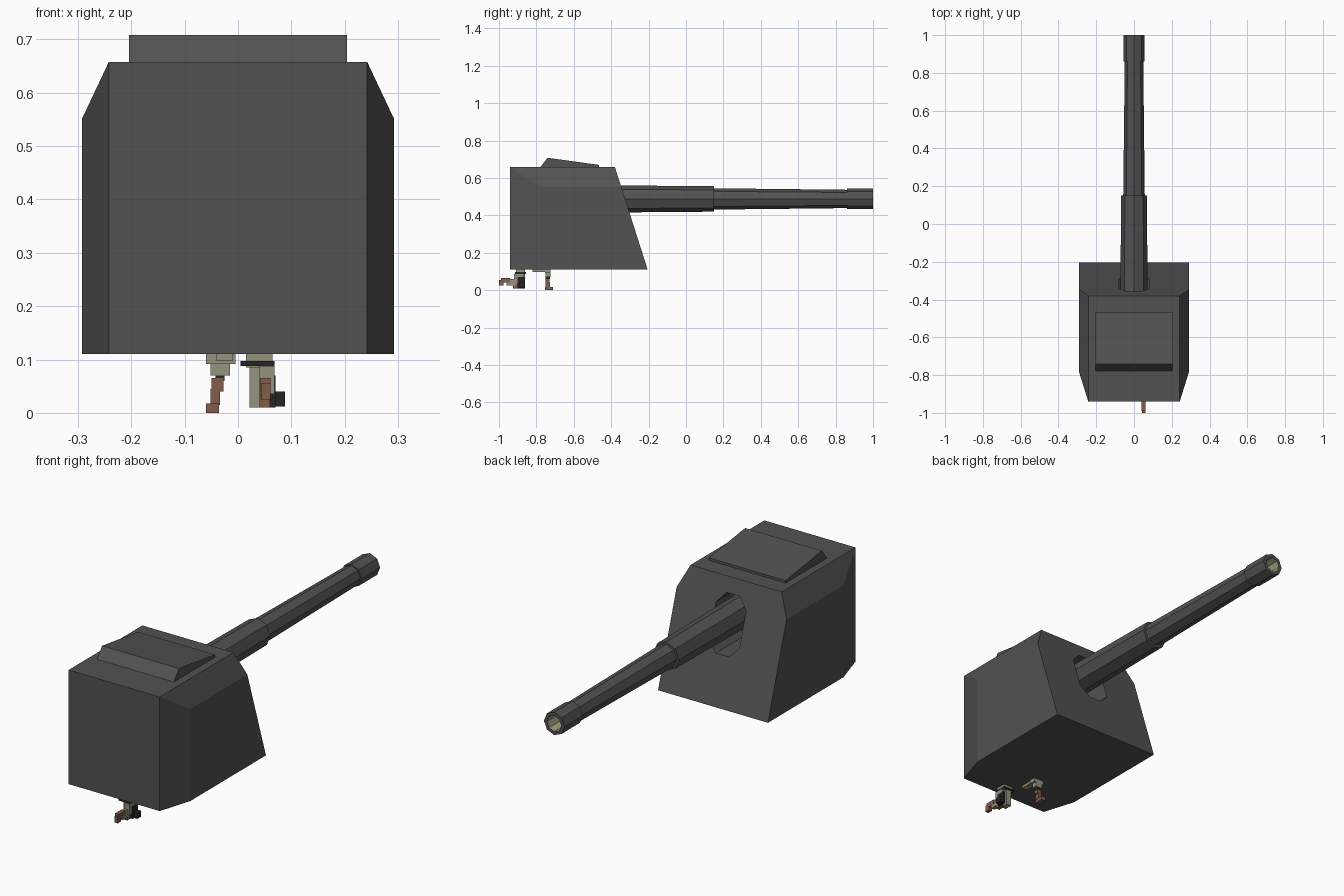
import bpy, bmesh, math

if "Cube" in bpy.data.objects:
    bpy.data.objects.remove(bpy.data.objects["Cube"])


def material(name, rgb):
    m = bpy.data.materials.new(name)
    m.diffuse_color = (*rgb, 1)
    m.use_nodes = True
    m.node_tree.nodes["Principled BSDF"].inputs["Base Color"].default_value = m.diffuse_color
    return m


GREY = material("gun_grey", (0.085, 0.085, 0.085))
KHAKI = material("bore_khaki", (0.36, 0.36, 0.22))
OLIVE = material("uniform_olive", (0.30, 0.29, 0.20))
BROWN = material("leather_brown", (0.22, 0.11, 0.07))
BLACK = material("webbing_black", (0.018, 0.018, 0.018))


def make(name, bm, mats):
    bmesh.ops.recalc_face_normals(bm, faces=bm.faces)
    me = bpy.data.meshes.new(name)
    bm.to_mesh(me)
    bm.free()
    for m in mats:
        me.materials.append(m)
    ob = bpy.data.objects.new(name, me)
    bpy.context.collection.objects.link(ob)
    return ob


def hull(name, points, mat):
    """Convex solid from half points, mirrored in x."""
    bm = bmesh.new()
    for x, y, z in points:
        for s in (-1, 1):
            bm.verts.new((s * x, y, z))
    bmesh.ops.convex_hull(bm, input=bm.verts)
    bmesh.ops.dissolve_limit(bm, angle_limit=0.02, verts=bm.verts, edges=bm.edges)
    return make(name, bm, [mat])


def lathe(name, profile, mats, bore_from, sides=8, zc=0.488):
    """Revolve (y, radius) rings about the gun axis; rings past bore_from are the bore."""
    bm = bmesh.new()
    rings = []
    for y, r in profile:
        rings.append([bm.verts.new((r * math.cos(a), y, zc + r * math.sin(a)))
                      for a in (i * math.tau / sides for i in range(sides))])
    for k in range(len(rings) - 1):
        for i in range(sides):
            j = (i + 1) % sides
            f = bm.faces.new((rings[k][i], rings[k][j], rings[k + 1][j], rings[k + 1][i]))
            f.material_index = int(k >= bore_from)
    bm.faces.new(rings[0])
    bm.faces.new(rings[-1]).material_index = 1
    return make(name, bm, mats)


def boxes(name, mat, ranges):
    """One object made of several boxes given as x, y, z ranges."""
    bm = bmesh.new()
    for x0, x1, y0, y1, z0, z1 in ranges:
        vs = bmesh.ops.create_cube(bm, size=1)["verts"]
        bmesh.ops.scale(bm, vec=(x1 - x0, y1 - y0, z1 - z0), verts=vs)
        bmesh.ops.translate(bm, vec=((x0 + x1) / 2, (y0 + y1) / 2, (z0 + z1) / 2), verts=vs)
    return make(name, bm, [mat])


# Turret housing with chamfered roof edges and rear corners
housing = hull("turret_housing", [
    (0.242, -0.94, 0.658), (0.242, -0.38, 0.658),
    (0.292, -0.78, 0.552), (0.292, -0.346, 0.552),
    (0.242, -0.94, 0.11), (0.292, -0.78, 0.11), (0.292, -0.205, 0.11)], GREY)

# Elevation slot cut in the sloping face
slot = hull("slot_cutter", [(x, y, z) for y in (-0.6, 0.0) for x, z in
            ((0.035, 0.59), (0.08, 0.54), (0.08, 0.38), (0.035, 0.33))], GREY)
slot.hide_render = True
cut = housing.modifiers.new("slot", 'BOOLEAN')
cut.operation = 'DIFFERENCE'
cut.solver = 'EXACT'
cut.object = slot
bpy.context.view_layer.objects.active = housing
bpy.ops.object.modifier_apply(modifier="slot")
bpy.data.objects.remove(slot)

# Raised roof wedge
hull("roof_wedge", [(0.204, -0.785, 0.65), (0.204, -0.74, 0.708),
                    (0.204, -0.465, 0.67), (0.204, -0.465, 0.65)], GREY)

# Stepped octagonal barrel with hollow muzzle
lathe("gun_barrel", [(-0.58, 0.074), (0.15, 0.068), (0.15, 0.057), (0.86, 0.049),
                     (0.86, 0.055), (1.0, 0.055), (1.0, 0.038), (0.4, 0.036)],
      [GREY, KHAKI], bore_from=6)

# Rear crew figure: visible waist, legs and trailing boot
boxes("rear_crew_trousers", OLIVE, [
    (0.015, 0.065, -0.91, -0.86, 0.085, 0.12), (0.022, 0.05, -0.90, -0.86, 0.01, 0.09),
    (0.04, 0.068, -0.92, -0.87, 0.035, 0.088), (0.042, 0.06, -0.96, -0.91, 0.025, 0.06)])
boxes("rear_crew_boots", BROWN, [
    (0.041, 0.061, -0.99, -0.94, 0.04, 0.065), (0.043, 0.061, -1.0, -0.975, 0.025, 0.055),
    (0.04, 0.06, -0.925, -0.885, 0.01, 0.035)])
boxes("rear_crew_belt", BLACK, [
    (0.005, 0.068, -0.915, -0.855, 0.088, 0.097), (0.06, 0.07, -0.9, -0.86, 0.01, 0.07),
    (0.07, 0.088, -0.89, -0.86, 0.012, 0.04)])

# Forward crew figure: standing leg and hanging arm
boxes("forward_crew_trousers", OLIVE, [
    (-0.06, -0.005, -0.755, -0.725, 0.092, 0.12), (-0.052, -0.015, -0.75, -0.725, 0.07, 0.095),
    (-0.04, -0.01, -0.82, -0.75, 0.098, 0.115)])
boxes("forward_crew_boot", BROWN, [
    (-0.05, -0.027, -0.75, -0.73, 0.04, 0.065), (-0.052, -0.034, -0.75, -0.728, 0.015, 0.045),
    (-0.06, -0.036, -0.755, -0.71, 0.0, 0.018)])
boxes("forward_crew_strap", BLACK, [(-0.042, -0.025, -0.75, -0.728, 0.06, 0.075)])
